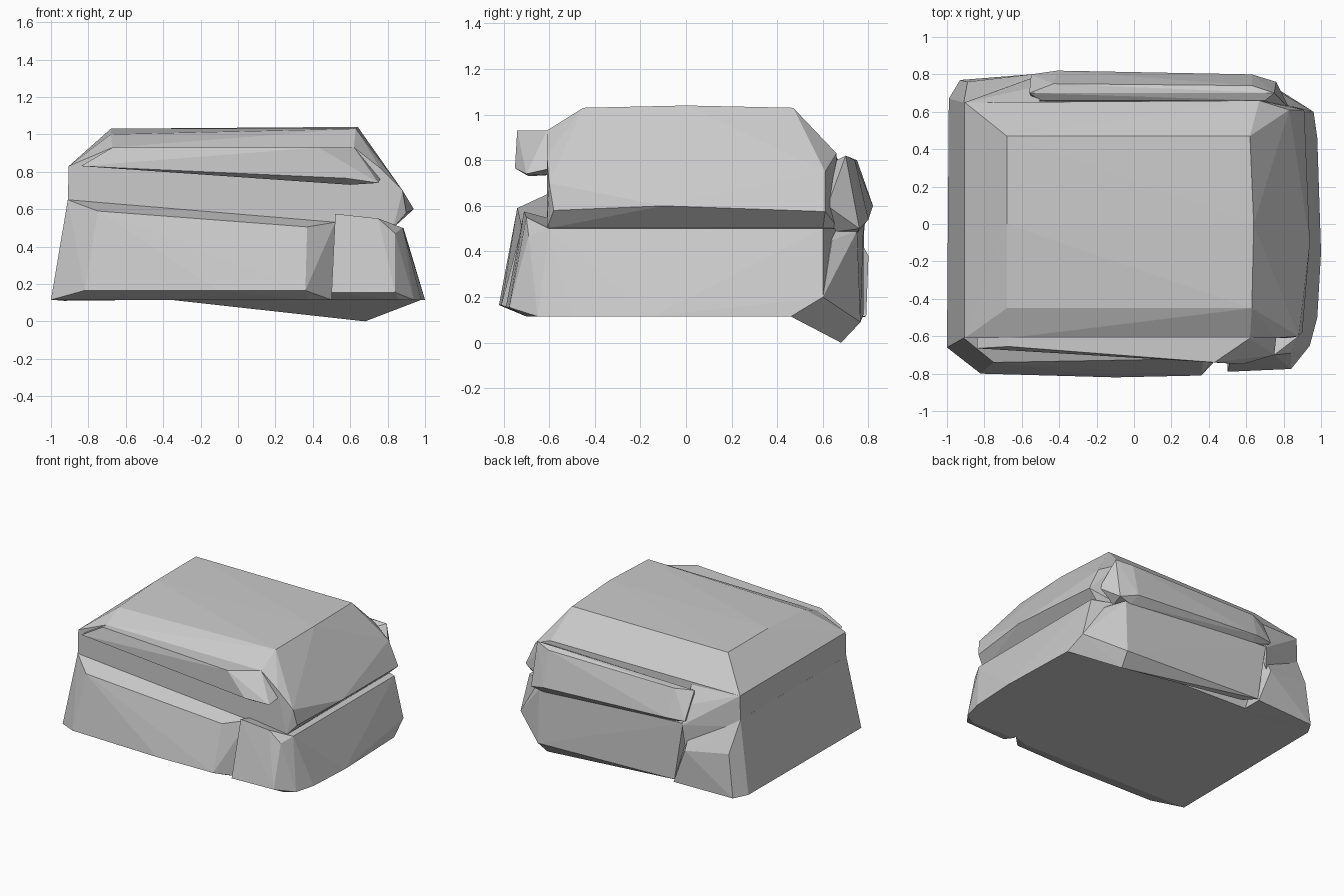
import bpy, bmesh


def hull(name, pts):
    """Chiselled convex stone piece from its corner points."""
    bm = bmesh.new()
    for p in pts:
        bm.verts.new(p)
    bmesh.ops.convex_hull(bm, input=bm.verts[:])
    loose = [v for v in bm.verts if not v.link_faces]
    bmesh.ops.delete(bm, geom=loose, context='VERTS')
    bmesh.ops.dissolve_limit(bm, angle_limit=0.02, verts=bm.verts[:], edges=bm.edges[:])
    bmesh.ops.recalc_face_normals(bm, faces=bm.faces[:])
    me = bpy.data.meshes.new(name)
    bm.to_mesh(me)
    bm.free()
    ob = bpy.data.objects.new(name, me)
    bpy.context.collection.objects.link(ob)
    return ob


B = 0.115  # level of the flat underside

# Lower half of the stone, tapering upwards
hull("lower_block", [
    (-1, -.66, B), (-.99, .67, B), (.93, -.62, B), (.98, -.5, B),
    (1, -.15, B), (.98, .46, B), (.6, .6, B),
    (-.91, -.61, .65), (-.91, .65, .65), (.82, -.61, .5),
    (.88, -.6, .5), (.885, .6, .5), (.96, .6, .2), (.7, .67, .5)])

# Upper half with bevelled top and undercut right side
hull("upper_block", [
    (-.68, -.45, 1.0), (-.68, .47, 1.03), (.63, -.45, 1.03),
    (.64, 0, 1.04), (.62, .47, 1.03), (-.68, 0, 1.03),
    (-.905, -.61, .83), (-.905, .65, .83), (-.67, -.61, .93), (.62, -.61, .93),
    (.76, -.61, .82), (.88, -.6, .7), (.83, .61, .75), (.67, .66, .83),
    (.9, -.58, .58), (.94, -.1, .6), (.91, .61, .575),
    (-.91, -.61, .64), (-.91, .65, .64),
    (.83, -.61, .5), (.83, .6, .5), (.7, .67, .5)])

# Overhanging lip on the front, chipped at its right end
hull("front_lip", [
    (-.67, -.61, .93), (.62, -.61, .93), (-.84, -.61, .83), (-.84, -.665, .83),
    (-.67, -.655, .93), (.43, -.74, .93), (.6, -.69, .73), (.75, -.70, .74),
    (.76, -.61, .76), (.6, -.6, .735), (.58, -.75, .765),
    (-.4, -.69, .82), (-.4, -.6, .82)])

# Long slab on the lower front
hull("front_slab", [
    (-.91, -.61, .65), (.52, -.61, .53), (-.75, -.74, .59), (.37, -.72, .505),
    (-.82, -.80, .165), (-.1, -.82, .165), (.36, -.81, .165),
    (-1, -.66, B), (-.8, -.67, B), (.38, -.70, B), (.5, -.66, B), (.5, -.55, B)])

# Short corner slab on the front right
hull("corner_slab", [
    (.52, -.71, .575), (.75, -.70, .55), (.52, -.58, .54), (.83, -.6, .5),
    (.84, -.69, .47), (.88, -.6, .5), (.5, -.79, .155), (.84, -.775, .155),
    (.5, -.68, B), (.86, -.70, B), (.94, -.65, B), (.98, -.5, B), (.5, -.55, B)])

# Protruding ridge along the upper back, its lower edge sinking to the right
hull("back_ridge", [
    (-.56, .70, .80), (-.43, .75, .80), (.63, .74, .80), (.75, .70, .82),
    (-.5, .66, .77), (.7, .66, .8), (-.41, .82, .60), (.63, .80, .54),
    (.76, .76, .5), (.78, .69, .55), (.83, .62, .6), (-.55, .80, .60),
    (-.5, .6, .55), (.72, .6, .48), (-.4, .77, .56), (.66, .75, .48)])

# Lower back slab that sinks to a pointed foot
hull("back_slab", [
    (-.52, .78, .57), (.7, .75, .49), (.74, .62, .5), (-.5, .6, .57),
    (-.45, .78, .13), (-.36, .72, B), (.70, .765, .09), (.68, .68, 0),
    (.8, .64, .45), (.96, .6, .2), (.98, .46, B), (.6, .6, B)])

# Column at the back left corner
hull("back_left_column", [
    (-.99, .67, B), (-.91, .65, .65), (-.93, .77, .11), (-.89, .76, .43),
    (-.55, .80, .38), (-.45, .79, B), (-.45, .6, B), (-.55, .66, .65),
    (-.82, .69, .5)])

# Shallow chipped patch above the column
hull("back_left_chip", [
    (-.905, .65, .83), (-.91, .65, .6), (-.5, .64, .83), (-.54, .73, .7),
    (-.52, .79, .56), (-.7, .70, .6), (-.53, .77, .4), (-.7, .66, .45)])
